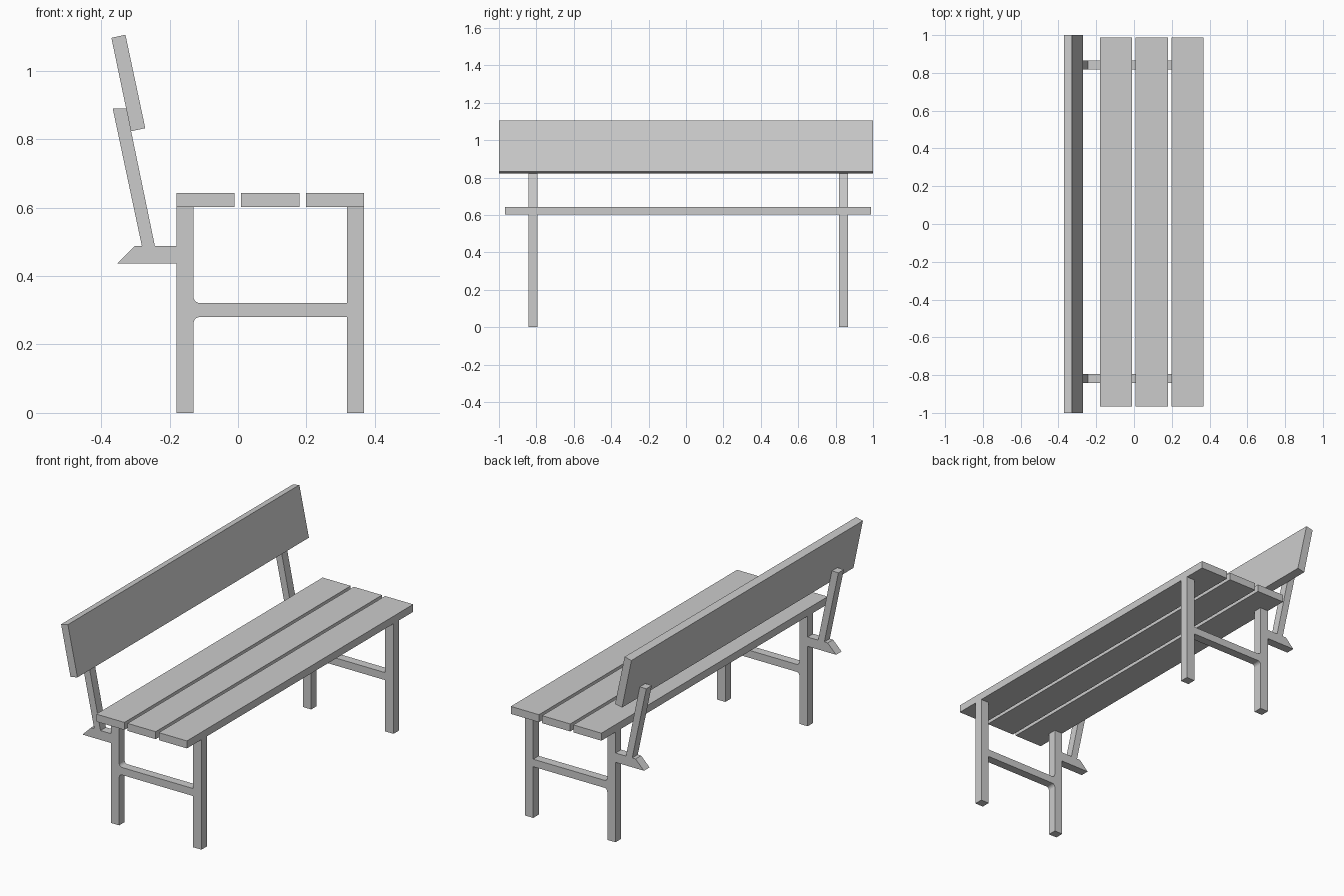
import bpy, bmesh, math

if "Cube" in bpy.data.objects:
    bpy.data.objects.remove(bpy.data.objects["Cube"])


def extrude_profile(name, pts, y0, y1):
    """Solid made from an (x, z) outline swept from y0 to y1."""
    bm = bmesh.new()
    face = bm.faces.new([bm.verts.new((x, y0, z)) for x, z in pts])
    res = bmesh.ops.extrude_face_region(bm, geom=[face])
    verts = [v for v in res["geom"] if isinstance(v, bmesh.types.BMVert)]
    bmesh.ops.translate(bm, verts=verts, vec=(0, y1 - y0, 0))
    bmesh.ops.recalc_face_normals(bm, faces=bm.faces)
    mesh = bpy.data.meshes.new(name)
    bm.to_mesh(mesh)
    bm.free()
    obj = bpy.data.objects.new(name, mesh)
    bpy.context.collection.objects.link(obj)
    return obj


def arc(cx, cz, r, a0, a1, n=5):
    angles = [math.radians(a0 + (a1 - a0) * i / n) for i in range(n + 1)]
    return [(cx + r * math.cos(a), cz + r * math.sin(a)) for a in angles]


# Side frame outline: two legs, filleted stretcher and rear bracket
R = 0.018
frame = [(-0.18, 0), (-0.13, 0)]
frame += arc(-0.13 + R, 0.28 - R, R, 180, 90)
frame += [(0.318, 0.28), (0.318, 0), (0.368, 0), (0.368, 0.602),
          (0.318, 0.602), (0.318, 0.321)]
frame += arc(-0.13 + R, 0.321 + R, R, 270, 180)
frame += [(-0.13, 0.602), (-0.18, 0.602), (-0.18, 0.488),
          (-0.301, 0.488), (-0.352, 0.437), (-0.18, 0.437)]

# Leaning post that carries the backrest
post = [(-0.281, 0.488), (-0.243, 0.488), (-0.326, 0.889), (-0.366, 0.889)]

for side, y0, y1 in (("left", -0.841, -0.794), ("right", 0.818, 0.866)):
    extrude_profile(f"side_frame_{side}", frame, y0, y1)
    extrude_profile(f"back_post_{side}", post, y0, y1)

# Seat slats
for i, x in enumerate((-0.18, 0.009, 0.198)):
    slat = [(x, 0.602), (x + 0.17, 0.602), (x + 0.17, 0.643), (x, 0.643)]
    extrude_profile(f"seat_slat_{i + 1}", slat, -0.967, 0.988)

# Backrest board
board = [(-0.313, 0.823), (-0.271, 0.832), (-0.329, 1.105), (-0.370, 1.096)]
extrude_profile("backrest_board", board, -1, 1)
